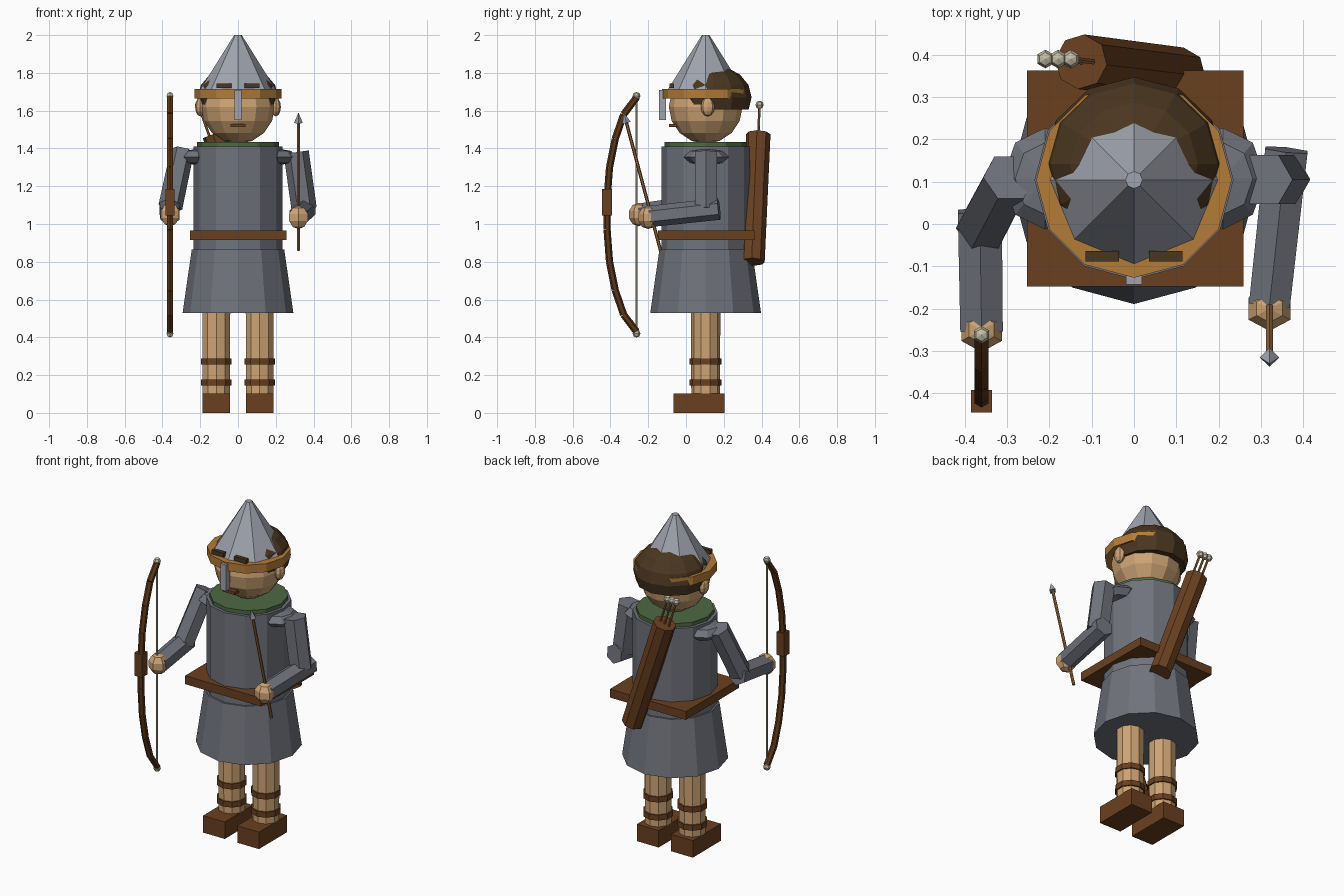
import bpy, bmesh, math
from mathutils import Vector, Matrix

if "Cube" in bpy.data.objects:
    bpy.data.objects.remove(bpy.data.objects["Cube"])


def material(name, r, g, b):
    m = bpy.data.materials.new(name)
    lin = [((c / 255 + 0.055) / 1.055) ** 2.4 for c in (r, g, b)]
    m.diffuse_color = (*lin, 1)
    m.use_nodes = True
    m.node_tree.nodes["Principled BSDF"].inputs["Base Color"].default_value = m.diffuse_color
    return m


CLOTH = material("grey cloth", 112, 115, 124)
STEEL = material("light steel", 160, 164, 174)
SKIN = material("skin", 206, 164, 116)
LEATHER = material("brown leather", 106, 64, 32)
HAIR = material("dark hair", 74, 54, 32)
GOLD = material("golden band", 180, 124, 54)
GREEN = material("green collar", 78, 104, 66)
BONE = material("pale bone", 196, 190, 166)
BOW = material("dark bow wood", 92, 54, 24)
WOOD = material("arrow wood", 148, 104, 60)


def finish(name, bm, mat):
    bmesh.ops.recalc_face_normals(bm, faces=bm.faces)
    me = bpy.data.meshes.new(name)
    bm.to_mesh(me)
    bm.free()
    me.materials.append(mat)
    ob = bpy.data.objects.new(name, me)
    bpy.context.collection.objects.link(ob)
    return ob


def rod(name, a, b, r1, r2, n, mat):
    """Tapered prism running from point a to point b."""
    a, b = Vector(a), Vector(b)
    d = b - a
    rot = d.to_track_quat('Z', 'Y').to_matrix().to_4x4()
    bm = bmesh.new()
    bmesh.ops.create_cone(bm, cap_ends=True, segments=n, radius1=r1, radius2=r2,
                          depth=d.length, matrix=Matrix.Translation((a + b) / 2) @ rot)
    return finish(name, bm, mat)


def box(name, lo, hi, mat):
    lo, hi = Vector(lo), Vector(hi)
    bm = bmesh.new()
    bmesh.ops.create_cube(bm, size=1, matrix=Matrix.Translation((lo + hi) / 2)
                          @ Matrix.Diagonal((*(hi - lo), 1)))
    return finish(name, bm, mat)


def ball(name, c, r, seg, rings, mat, cut=None):
    """Scaled sphere, optionally open below the height cut."""
    bm = bmesh.new()
    bmesh.ops.create_uvsphere(bm, u_segments=seg, v_segments=rings, radius=1,
                              matrix=Matrix.Translation(c) @ Matrix.Diagonal((*r, 1)))
    if cut is not None:
        low = [v for v in bm.verts if v.co.z < cut]
        bmesh.ops.delete(bm, geom=low, context='VERTS')
        bmesh.ops.holes_fill(bm, edges=bm.edges, sides=0)
    return finish(name, bm, mat)


def post(name, z0, z1, r0, r1, n, mat, x=0.0, y=0.104):
    return rod(name, (x, y, z0), (x, y, z1), r0, r1, n, mat)


# Tunic, belt and collar
post("skirt", 0.53, 0.865, 0.293, 0.245, 12, CLOTH)
post("torso", 0.86, 1.41, 0.235, 0.235, 12, CLOTH)
box("belt", (-0.253, -0.147, 0.915), (0.258, 0.363, 0.966), LEATHER)
post("collar", 1.40, 1.433, 0.217, 0.217, 12, GREEN)

# Legs, straps, boots, shoulders and ears
for s, side in ((-1, "right"), (1, "left")):
    x = 0.115 * s
    post(side + "_leg", 0.08, 0.58, 0.076, 0.078, 10, SKIN, x)
    for i, z in enumerate((0.145, 0.255)):
        post(f"{side}_leg_strap_{i}", z, z + 0.033, 0.085, 0.085, 10, LEATHER, x)
    box(side + "_boot", (x - 0.073, -0.067, 0), (x + 0.073, 0.203, 0.103), LEATHER)
    ball(side + "_shoulder", (0.21 * s, 0.107, 1.355), (0.1, 0.12, 0.045), 8, 4, CLOTH)
    ball(side + "_ear", (0.2 * s, 0.115, 1.62), (0.027, 0.037, 0.05), 8, 6, SKIN)

# Bow arm
rod("right_upper_arm", (-0.295, 0.11, 1.385), (-0.358, -0.01, 1.09), 0.062, 0.064, 6, CLOTH)
rod("right_forearm", (-0.364, 0.03, 1.09), (-0.36, -0.25, 1.05), 0.06, 0.058, 6, CLOTH)
ball("right_hand", (-0.36, -0.25, 1.05), (0.058, 0.055, 0.062), 6, 5, SKIN)

# Arrow arm
rod("left_upper_arm", (0.308, 0.105, 1.38), (0.35, 0.105, 1.08), 0.067, 0.067, 6, CLOTH)
rod("left_forearm", (0.36, 0.175, 1.08), (0.32, -0.19, 1.04), 0.058, 0.056, 6, CLOTH)
ball("left_hand", (0.32, -0.2, 1.035), (0.06, 0.055, 0.062), 6, 5, SKIN)

# Head and face
ball("head", (0, 0.104, 1.62), (0.195, 0.195, 0.195), 12, 8, SKIN)
box("mouth", (-0.04, -0.09, 1.513), (0.04, -0.045, 1.53), LEATHER)
for s, side in ((-1, "right"), (1, "left")):
    x = 0.075 * s
    box(side + "_eyebrow", (x - 0.04, -0.088, 1.72), (x + 0.04, -0.064, 1.745), HAIR)

# Hair and helmet
ball("hair", (0, 0.142, 1.67), (0.213, 0.205, 0.17), 12, 8, HAIR, 1.59)
post("helmet_cone", 1.70, 2.0, 0.208, 0.02, 8, STEEL)
post("helmet_band", 1.665, 1.716, 0.231, 0.231, 12, GOLD)
box("nose_guard", (-0.019, -0.143, 1.55), (0.019, -0.105, 1.71), STEEL)

# Bow: curved stave built from the path of one half, mirrored about its middle
MID = 1.05
half = [(-0.262, 0.62), (-0.33, 0.53), (-0.375, 0.40), (-0.405, 0.25), (-0.418, 0.08)]
path = half + [(y, -z) for y, z in reversed(half)]
for i, (p, q) in enumerate(zip(path, path[1:])):
    rod(f"bow_stave_{i}", (-0.36, p[0], MID + p[1]), (-0.36, q[0], MID + q[1]),
        0.019, 0.019, 6, BOW)
box("bow_grip", (-0.385, -0.445, 1.045), (-0.335, -0.392, 1.185), LEATHER)
rod("bow_string", (-0.36, -0.262, 0.42), (-0.36, -0.262, 1.68), 0.005, 0.005, 6, BONE)
for z, end in ((0.42, "lower"), (1.678, "upper")):
    ball(end + "_bow_tip", (-0.36, -0.262, z), (0.021, 0.021, 0.021), 6, 4, BONE)

# Arrow held in the hand
tail, neck, point = (0.32, -0.135, 0.86), (0.32, -0.315, 1.535), (0.32, -0.329, 1.588)
rod("held_arrow_shaft", tail, neck, 0.009, 0.009, 6, WOOD)
rod("held_arrow_head", neck, point, 0.023, 0.001, 4, STEEL)

# Quiver on the back with three arrows
low, top = Vector((0.11, 0.355, 0.80)), Vector((-0.125, 0.383, 1.475))
rod("quiver", low, top, 0.062, 0.065, 8, LEATHER)
axis = (top - low).normalized()
for i in (-1, 0, 1):
    base = top + Vector((0.03 * i, 0, 0)) - axis * 0.1
    end = base + axis * 0.265
    rod(f"quiver_arrow_{i + 2}", base, end, 0.007, 0.007, 6, WOOD)
    ball(f"quiver_nock_{i + 2}", end, (0.022, 0.022, 0.022), 6, 4, BONE)
